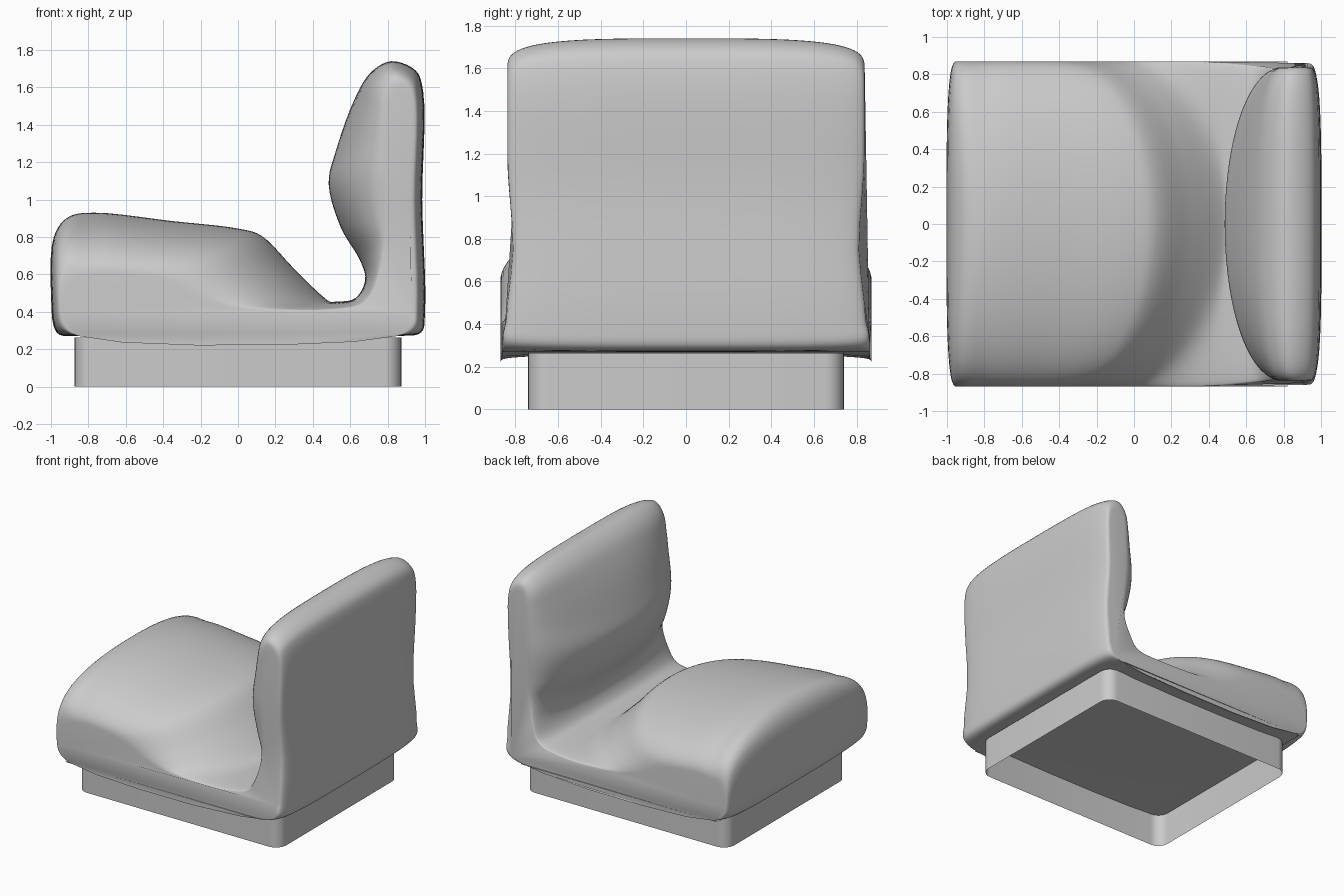
import bpy, bmesh, math
from mathutils import Vector

cube = bpy.data.objects.get("Cube")
if cube:
    bpy.data.objects.remove(cube, do_unlink=True)

grey = bpy.data.materials.new("upholstery grey")
grey.use_nodes = True
grey.diffuse_color = (0.6, 0.6, 0.6, 1)
grey.node_tree.nodes["Principled BSDF"].inputs["Base Color"].default_value = (0.6, 0.6, 0.6, 1)


def make_object(name, bm, smooth_angle):
    mesh = bpy.data.meshes.new(name)
    bm.to_mesh(mesh)
    bm.free()
    mesh.materials.append(grey)
    obj = bpy.data.objects.new(name, mesh)
    bpy.context.collection.objects.link(obj)
    bpy.ops.object.select_all(action='DESELECT')
    obj.select_set(True)
    bpy.context.view_layer.objects.active = obj
    bpy.ops.object.shade_smooth_by_angle(angle=math.radians(smooth_angle))
    return obj


# Closed side profile: middle x, middle z, edge x, edge z
PROFILE = [
    # seat front and top
    (-.85, .27, -.85, .27), (-.97, .29, -.92, .34), (-1, .5, -.94, .42),
    (-.985, .8, -.92, .5), (-.91, .905, -.87, .57), (-.77, .93, -.76, .6),
    (-.35, .885, -.6, .6), (0, .845, -.42, .57), (.12, .81, -.35, .54),
    (.3, .63, -.2, .47), (.45, .485, 0, .42),
    # valley between seat and backrest
    (.53, .455, .5, .41), (.63, .475, .68, .45), (.68, .57, .75, .58),
    # backrest front, top and rear
    (.65, .68, .79, .75), (.55, .85, .79, .9), (.485, 1.08, .79, 1.1),
    (.52, 1.25, .79, 1.3), (.62, 1.53, .8, 1.45), (.71, 1.68, .82, 1.54),
    (.82, 1.74, .86, 1.59), (.95, 1.69, .91, 1.55), (.99, 1.58, .93, 1.48),
    (.985, 1, .92, 1), (1, .4, .93, .42), (.98, .29, .92, .33), (.85, .27, .85, .27),
]
# Half width of the backrest by height
WIDTHS = [(0, .86), (.33, .86), (.45, .84), (.75, .812), (1.2, .838), (2, .838)]


def closed_spline(points, steps):
    """Smooth closed curve through the points, with the fraction along the loop."""
    n = len(points)
    vectors = [Vector(p) for p in points]
    result = []
    for i in range(n):
        a, b, c, d = (vectors[(i + k) % n] for k in (-1, 0, 1, 2))
        # centripetal knots avoid overshoot on uneven spacing
        t1 = (b - a).length ** .5
        t2 = t1 + (c - b).length ** .5
        t3 = t2 + (d - c).length ** .5
        for k in range(steps):
            t = t1 + (t2 - t1) * k / steps
            p, q = a.lerp(b, t / t1), b.lerp(c, (t - t1) / (t2 - t1))
            r = c.lerp(d, (t - t2) / (t3 - t2))
            u, v = p.lerp(q, t / t2), q.lerp(r, (t - t1) / (t3 - t1))
            result.append((u.lerp(v, (t - t1) / (t2 - t1)), i + k / steps))
    return result


def ramp(x, low, high):
    t = min(max((x - low) / (high - low), 0), 1)
    return t * t * (3 - 2 * t)


def half_width(x, z):
    for (z0, w0), (z1, w1) in zip(WIDTHS, WIDTHS[1:]):
        if z <= z1:
            back = w0 + (w1 - w0) * ramp(z, z0, z1)
            break
    return .87 + (back - .87) * ramp(x, .3, .75)


# Cushion: one skin swept across the width, bulging in the middle
bm = bmesh.new()
curve = closed_spline(PROFILE, 5)
STATIONS = 56
rings = []
for j in range(STATIONS + 1):
    s = math.sin(math.pi * (j / STATIONS - .5))
    ring = []
    for (xm, zm, xe, ze), place in curve:
        # soft bulge on seat top and backrest front, squarer elsewhere
        soft = ramp(place, 2, 5) * (1 - ramp(place, 17, 20))
        power = 3.5 - 1.5 * soft
        w = 1 - max(0, 1 - abs(s) ** power) ** (1 / power)
        x, z = xm + (xe - xm) * w, zm + (ze - zm) * w
        ring.append(bm.verts.new((x, s * half_width(x, z), z)))
    rings.append(ring)
count = len(curve)
for first, second in zip(rings, rings[1:]):
    for i in range(count):
        k = (i + 1) % count
        bm.faces.new((first[i], first[k], second[k], second[i]))
bm.faces.new(rings[0])
bm.faces.new(rings[-1])
bmesh.ops.recalc_face_normals(bm, faces=bm.faces)
make_object("seat_and_backrest", bm, 50)

# Thin sheet under the cushion
bm = bmesh.new()
corners = [(-.88, -.87), (.82, -.87), (.82, .87), (-.88, .87)]
bm.faces.new([bm.verts.new((x, y, .265)) for x, y in corners])
make_object("base_sheet", bm, 30)

# Plinth: open tube with rounded corners
bm = bmesh.new()
RADIUS, ARC = .09, 8
outline = []
for quarter, (sx, sy) in enumerate([(1, 1), (-1, 1), (-1, -1), (1, -1)]):
    for k in range(ARC + 1):
        angle = math.pi / 2 * (quarter + k / ARC)
        outline.append((sx * (.873 - RADIUS) + RADIUS * math.cos(angle),
                        sy * (.74 - RADIUS) + RADIUS * math.sin(angle)))
lower = [bm.verts.new((x, y, 0)) for x, y in outline]
upper = [bm.verts.new((x, y, .264)) for x, y in outline]
for i in range(len(outline)):
    k = (i + 1) % len(outline)
    bm.faces.new((lower[i], lower[k], upper[k], upper[i]))
make_object("plinth", bm, 30)
